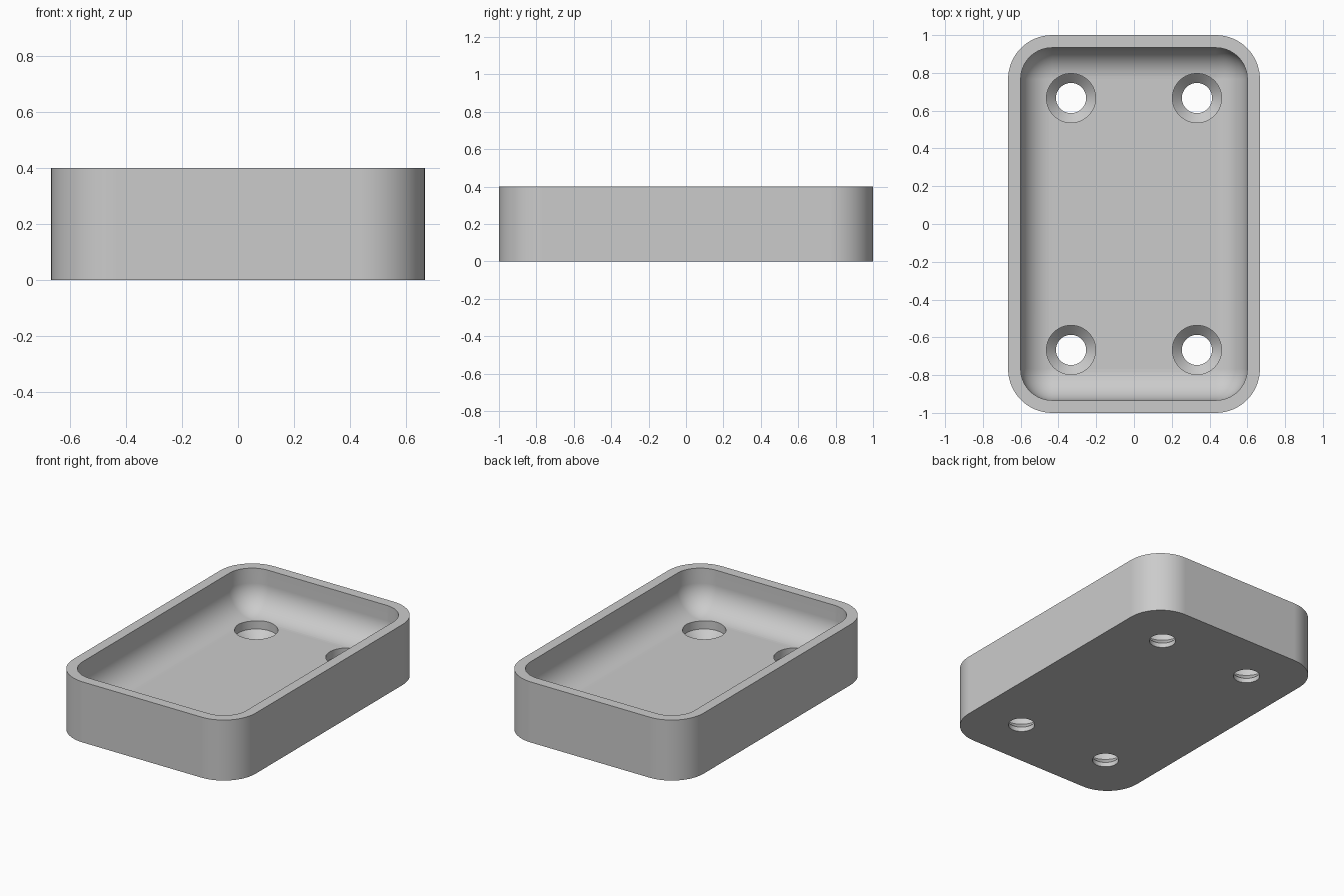
import bpy, bmesh, math

cube = bpy.data.objects.get("Cube")
if cube:
    bpy.data.objects.remove(cube, do_unlink=True)

HALF_X, HALF_Y, HEIGHT = 2 / 3, 1.0, 0.4
WALL, FLOOR = 0.0667, 0.133
CORNER = 0.2333
FILLET = CORNER - WALL
CORNER_STEPS, FILLET_STEPS, HOLE_STEPS = 16, 14, 64

grey = bpy.data.materials.new("plain grey")
grey.use_nodes = True
colour = (0.6, 0.6, 0.6, 1)
grey.diffuse_color = colour
grey.node_tree.nodes["Principled BSDF"].inputs["Base Color"].default_value = colour


def rounded_ring(inset, z):
    """Rounded rectangle concentric with the outer outline."""
    radius = max(CORNER - inset, 0)
    points = []
    for i, (sx, sy) in enumerate([(1, 1), (-1, 1), (-1, -1), (1, -1)]):
        for k in range(CORNER_STEPS + 1):
            a = math.pi / 2 * (i + k / CORNER_STEPS)
            points.append((sx * (HALF_X - CORNER) + radius * math.cos(a),
                           sy * (HALF_Y - CORNER) + radius * math.sin(a), z))
    return points


def circle_ring(x, y, radius, z):
    return [(x + radius * math.cos(math.tau * k / HOLE_STEPS),
             y + radius * math.sin(math.tau * k / HOLE_STEPS), z)
            for k in range(HOLE_STEPS)]


def loft(name, rings):
    """Skin a stack of rings and cap both ends."""
    bm = bmesh.new()
    loops = [[bm.verts.new(p) for p in ring] for ring in rings]
    for low, high in zip(loops, loops[1:]):
        for k in range(len(low)):
            n = (k + 1) % len(low)
            bm.faces.new((low[k], low[n], high[n], high[k]))
    bm.faces.new(loops[0][::-1])
    bm.faces.new(loops[-1])
    bmesh.ops.remove_doubles(bm, verts=bm.verts, dist=1e-5)
    bmesh.ops.recalc_face_normals(bm, faces=bm.faces)
    mesh = bpy.data.meshes.new(name)
    bm.to_mesh(mesh)
    bm.free()
    mesh.materials.append(grey)
    obj = bpy.data.objects.new(name, mesh)
    bpy.context.collection.objects.link(obj)
    return obj


# Tray: outer wall, rim, inner wall, rounded fillet down to the floor
rings = [rounded_ring(0, 0), rounded_ring(0, HEIGHT), rounded_ring(WALL, HEIGHT)]
for k in range(FILLET_STEPS + 1):
    a = math.pi / 2 * k / FILLET_STEPS
    rings.append(rounded_ring(WALL + FILLET * (1 - math.cos(a)),
                              FLOOR + FILLET * (1 - math.sin(a))))
tray = loft("tray", rings)
bpy.context.view_layer.objects.active = tray
tray.select_set(True)

# Four countersunk screw holes
hole_profile = [(0.08, -0.1), (0.08, 0.03), (0.13, 0.08), (0.13, 0.3)]
for sx in (-1, 1):
    for sy in (-1, 1):
        cutter = loft("hole_cutter", [circle_ring(sx / 3, sy * 2 / 3, r, z)
                                      for r, z in hole_profile])
        cutter.hide_render = True
        cut = tray.modifiers.new("screw hole", "BOOLEAN")
        cut.operation, cut.solver, cut.object = "DIFFERENCE", "EXACT", cutter
        bpy.ops.object.modifier_apply(modifier=cut.name)
        bpy.data.objects.remove(cutter, do_unlink=True)

# Smooth curves, crisp rims, flat floor
bpy.ops.object.shade_smooth_by_angle(angle=math.radians(30))
weighted = tray.modifiers.new("flat faces", "WEIGHTED_NORMAL")
weighted.keep_sharp = True
